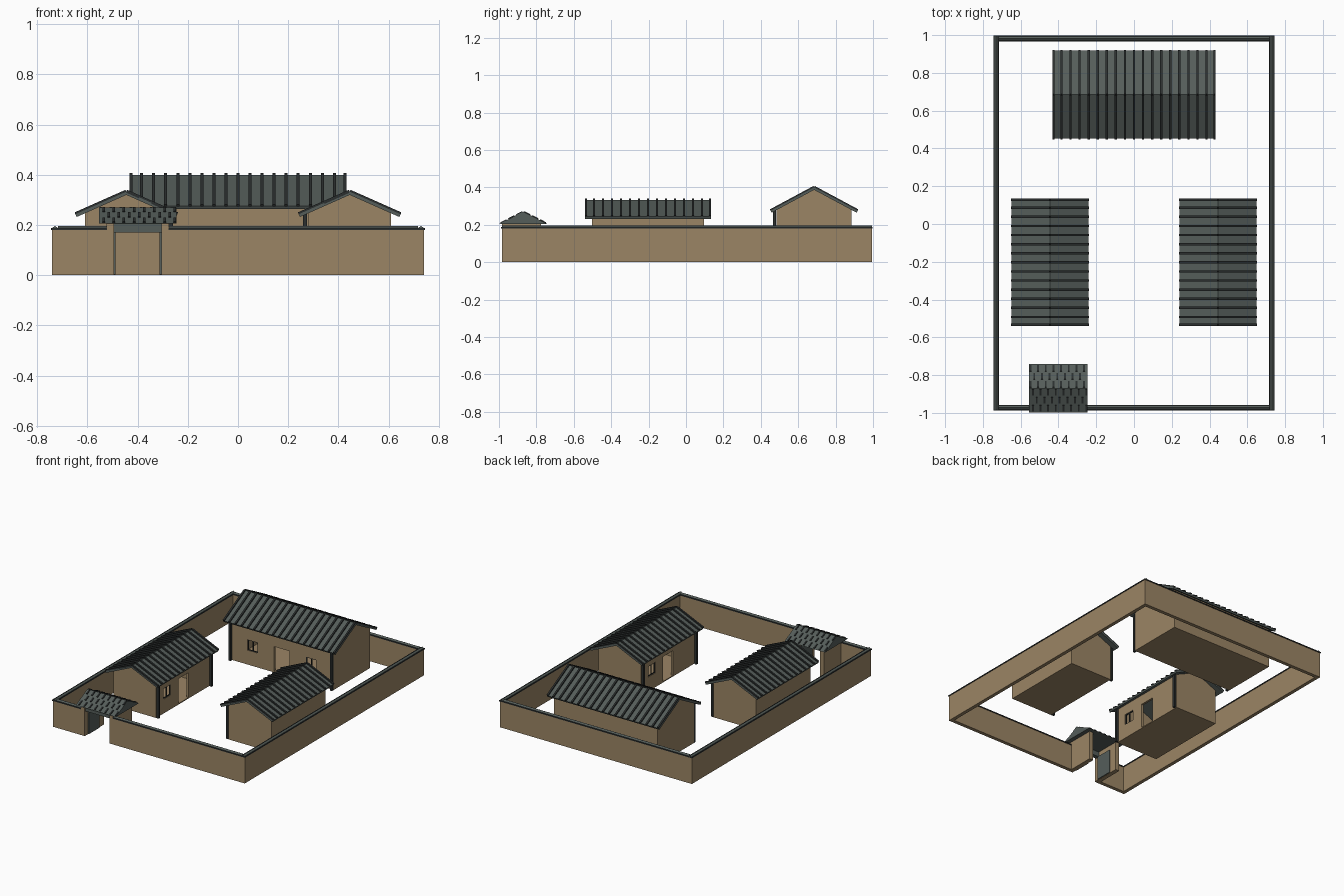
import bpy, bmesh, math
from mathutils import Matrix, Vector

if "Cube" in bpy.data.objects:
    bpy.data.objects.remove(bpy.data.objects["Cube"])


def material(name, color):
    m = bpy.data.materials.new(name)
    m.diffuse_color = (*color, 1)
    m.use_nodes = True
    m.node_tree.nodes["Principled BSDF"].inputs["Base Color"].default_value = m.diffuse_color
    return m


EARTH = material("earth_wall", (0.33, 0.235, 0.13))
TILE = material("grey_tile", (0.090, 0.110, 0.102))
DARK = material("dark_tile", (0.024, 0.028, 0.028))


def add_box(bm, x0, x1, y0, y1, z0, z1, m=Matrix()):
    size = Matrix.Diagonal((x1 - x0, y1 - y0, z1 - z0, 1))
    mid = Matrix.Translation(((x0 + x1) / 2, (y0 + y1) / 2, (z0 + z1) / 2))
    bmesh.ops.create_cube(bm, size=1, matrix=m @ mid @ size)


def add_prism(bm, profile, x0, x1, m=Matrix()):
    """Extrude a (y, z) profile along x."""
    face = bm.faces.new([bm.verts.new(m @ Vector((x0, y, z))) for y, z in profile])
    res = bmesh.ops.extrude_face_region(bm, geom=[face])
    vs = [g for g in res["geom"] if isinstance(g, bmesh.types.BMVert)]
    bmesh.ops.translate(bm, verts=vs, vec=m.to_3x3() @ Vector((x1 - x0, 0, 0)))


def finish(bm, name, mat):
    bmesh.ops.recalc_face_normals(bm, faces=bm.faces)
    me = bpy.data.meshes.new(name)
    bm.to_mesh(me)
    bm.free()
    me.materials.append(mat)
    ob = bpy.data.objects.new(name, me)
    bpy.context.collection.objects.link(ob)
    return ob


def cut(ob, bm, name):
    cutter = finish(bm, name, EARTH)
    cutter.hide_render = True
    cutter.hide_set(True)
    mod = ob.modifiers.new(name, 'BOOLEAN')
    mod.operation = 'DIFFERENCE'
    mod.object = cutter


def slope_frame(run, eave, ridge, side, m):
    """Frame on a roof slope: origin at the ridge, +y running down the slope."""
    ang = math.atan2(ridge - eave, run)
    turn = Matrix.Rotation(math.pi, 4, 'Z') if side < 0 else Matrix()
    return m @ Matrix.Translation((0, 0, ridge)) @ turn @ Matrix.Rotation(-ang, 4, 'X')


def house(name, m, hl, hw, wall_z, apex, roof_l, run, eave, ridge, ribs, windows, door):
    # Hollow gabled walls with a floor, door and window openings
    bm = bmesh.new()
    add_prism(bm, [(-hw, 0), (hw, 0), (hw, wall_z), (0, apex), (-hw, wall_z)], -hl, hl, m)
    walls = finish(bm, name + "_walls", EARTH)
    t = 0.015
    bm = bmesh.new()
    add_prism(bm, [(-hw + t, 0.006), (hw - t, 0.006), (hw - t, wall_z + 0.05),
                   (0, apex + 0.05), (-hw + t, wall_z + 0.05)], -hl + t, hl - t, m)
    cut(walls, bm, name + "_room_cutter")
    bm = bmesh.new()
    add_box(bm, -door, door, -hw - 0.05, -hw + 0.05, 0.007, 0.18, m)
    for x in windows:
        add_box(bm, x - 0.04, x + 0.04, -hw - 0.05, -hw + 0.05, 0.10, 0.175, m)
    cut(walls, bm, name + "_opening_cutter")

    # Window frames with a central mullion
    bm = bmesh.new()
    for x in windows:
        for dx in (-0.038, 0, 0.038):
            add_box(bm, x + dx - 0.003, x + dx + 0.003, -hw + 0.003, -hw + 0.01, 0.10, 0.175, m)
        for z in (0.102, 0.173):
            add_box(bm, x - 0.04, x + 0.04, -hw + 0.003, -hw + 0.01, z - 0.003, z + 0.003, m)
    finish(bm, name + "_window_frames", DARK)

    # Porch posts
    bm = bmesh.new()
    for s in (-1, 1):
        x = s * (hl - 0.008)
        add_box(bm, x - 0.008, x + 0.008, -hw - 0.02, -hw - 0.004, 0, wall_z - 0.005, m)
    finish(bm, name + "_posts", DARK)

    # Roof slabs and tile ribs running down each slope
    length = math.hypot(run, ridge - eave)
    slabs, rib_bm = bmesh.new(), bmesh.new()
    step = 2 * roof_l / ribs
    for side in (-1, 1):
        f = slope_frame(run, eave, ridge, side, m)
        add_box(slabs, -roof_l, roof_l, 0, length, -0.012, 0, f)
        for i in range(ribs + 1):
            x = min(max(-roof_l + i * step, -roof_l + 0.006), roof_l - 0.006)
            add_box(rib_bm, x - 0.006, x + 0.006, 0, length, -0.004, 0.008, f)
    finish(slabs, name + "_roof", TILE)
    finish(rib_bm, name + "_roof_ribs", DARK)


def place(x, y, deg):
    return Matrix.Translation((x, y, 0)) @ Matrix.Rotation(math.radians(deg), 4, 'Z')


house("main_house", place(0, 0.685, 0), 0.40, 0.20, 0.283, 0.388,
      0.432, 0.233, 0.275, 0.400, 18, (-0.225, 0.225), 0.06)
for nm, x, deg in (("left_house", -0.445, 90), ("right_house", 0.445, -90)):
    house(nm, place(x, -0.203, deg), 0.30, 0.165, 0.249, 0.322,
          0.337, 0.203, 0.243, 0.333, 14, (-0.18,), 0.055)

# Courtyard wall, open at the gate
X, Y0, Y1, T = 0.742, -0.985, 0.995, 0.025
runs = [(-X, -X + T, Y0, Y1), (X - T, X, Y0, Y1), (-X + T, X - T, Y1 - T, Y1),
        (-X + T, -0.525, Y0, Y0 + T), (-0.275, X - T, Y0, Y0 + T)]
bm = bmesh.new()
for r in runs:
    add_box(bm, *r, 0, 0.182)
finish(bm, "courtyard_wall", EARTH)

# Wall coping: dark course with a small tiled ridge
course, ridge_bm = bmesh.new(), bmesh.new()
prof = [(-0.011, 0.188), (0.011, 0.188), (0, 0.197)]
for x0, x1, y0, y1 in runs:
    e = 0.003
    add_box(course, x0 - e, x1 + e, y0 - e, y1 + e, 0.181, 0.1885)
    if x1 - x0 > y1 - y0:
        add_prism(ridge_bm, prof, x0, x1, Matrix.Translation((0, (y0 + y1) / 2, 0)))
    else:
        add_prism(ridge_bm, prof, y0, y1, place((x0 + x1) / 2, 0, 90))
finish(course, "wall_coping", DARK)
finish(ridge_bm, "wall_coping_ridge", TILE)

# Gate side walls, lintel and open door leaves
GX, GY = -0.40, -0.87
bm = bmesh.new()
for s in (-1, 1):
    add_box(bm, GX + s * 0.11 - 0.015, GX + s * 0.11 + 0.015, -0.985, -0.775, 0, 0.207)
finish(bm, "gate_side_walls", EARTH)
bm = bmesh.new()
add_box(bm, GX - 0.096, GX + 0.096, -0.975, -0.945, 0.17, 0.207)
finish(bm, "gate_lintel", TILE)
bm = bmesh.new()
for s in (-1, 1):
    add_box(bm, GX + s * 0.0915 - 0.0035, GX + s * 0.0915 + 0.0035, -0.95, -0.83, 0.002, 0.17)
finish(bm, "gate_door_leaves", TILE)

# Gate roof with staggered raised tiles
gm = place(GX, GY, 0)
bm = bmesh.new()
add_prism(bm, [(-0.128, 0.205), (0.128, 0.205), (0, 0.270)], -0.155, 0.155, gm)
finish(bm, "gate_roof", TILE)
bm = bmesh.new()
length = math.hypot(0.128, 0.065)
for side in (-1, 1):
    f = slope_frame(0.128, 0.205, 0.270, side, gm)
    for row in range(3):
        y = 0.004 + row * length / 3
        for i in range(8):
            x = -0.148 + i * 0.0405 + (row % 2) * 0.02
            if x < 0.15:
                add_box(bm, x - 0.005, x + 0.005, y, y + 0.036, -0.003, 0.005, f)
finish(bm, "gate_roof_tiles", DARK)
